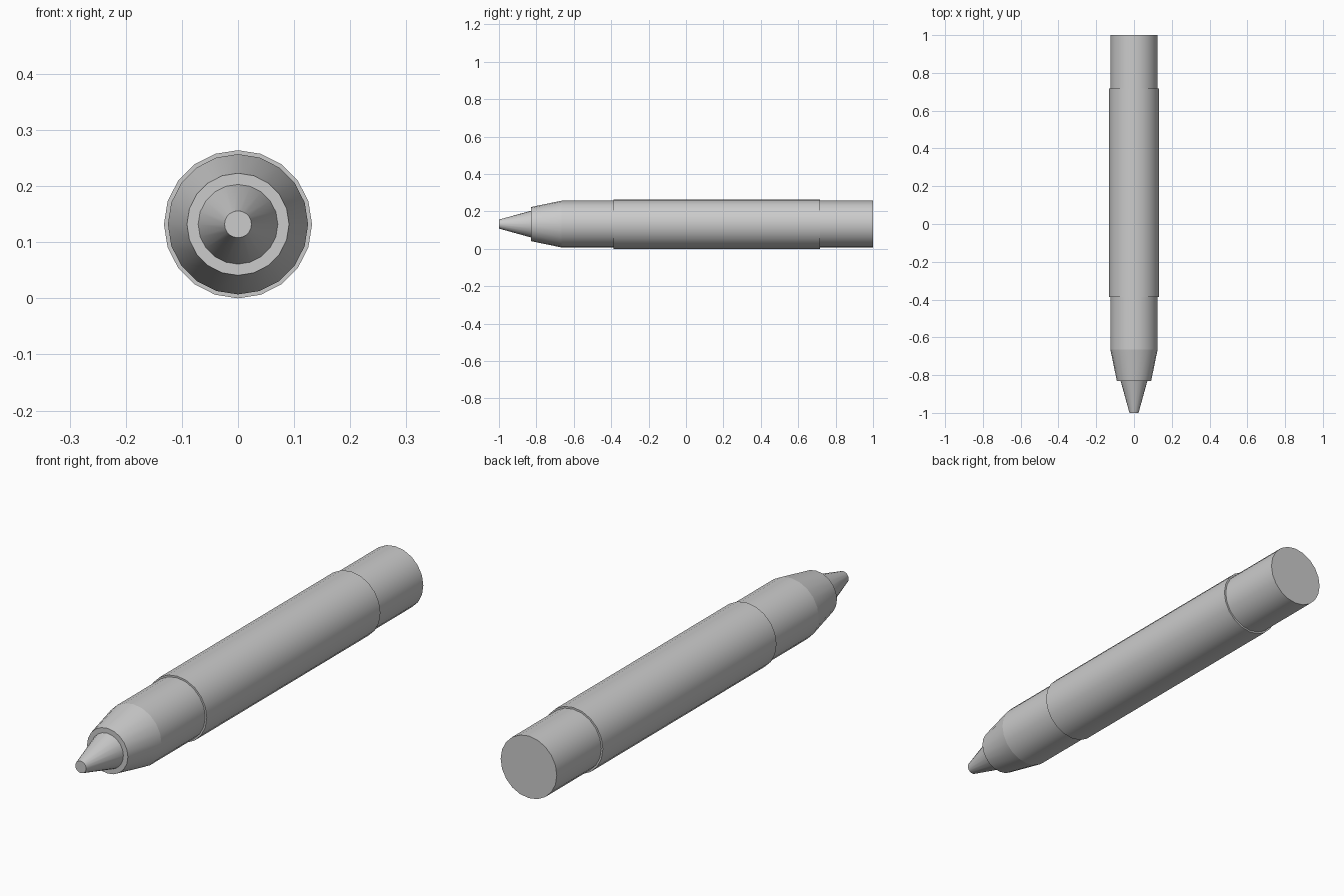
import bpy, bmesh, math

if "Cube" in bpy.data.objects:
    bpy.data.objects.remove(bpy.data.objects["Cube"])

SIDES = 20
AXIS_Z = 0.132


def lathe(name, profile):
    """Revolve (radius, y) points around the long axis; radius 0 closes an end."""
    bm = bmesh.new()
    rings = []
    for r, y in profile:
        if r == 0:
            rings.append(None)
            continue
        rings.append([bm.verts.new((r * math.sin(2 * math.pi * i / SIDES), y,
                                    AXIS_Z + r * math.cos(2 * math.pi * i / SIDES)))
                      for i in range(SIDES)])
    for a, b in zip(rings, rings[1:]):
        if a is None or b is None:
            # flat end cap; reversed at the front so it faces outward
            bm.faces.new(b[::-1] if a is None else a)
            continue
        for i in range(SIDES):
            j = (i + 1) % SIDES
            bm.faces.new((a[i], a[j], b[j], b[i]))
    bmesh.ops.recalc_face_normals(bm, faces=bm.faces)
    # outward check: a side face must point away from the axis
    side = max(bm.faces, key=lambda f: abs(f.calc_center_median().x))
    if side.normal.x * side.calc_center_median().x < 0:
        bmesh.ops.reverse_faces(bm, faces=bm.faces)
    mesh = bpy.data.meshes.new(name)
    bm.to_mesh(mesh)
    bm.free()
    obj = bpy.data.objects.new(name, mesh)
    bpy.context.collection.objects.link(obj)
    bpy.ops.object.select_all(action='DESELECT')
    obj.select_set(True)
    bpy.context.view_layer.objects.active = obj
    bpy.ops.object.shade_smooth_by_angle(angle=math.radians(30))
    return obj


R_BODY, R_SLEEVE = 0.125, 0.132
R_SHOULDER, R_TIP, R_POINT = 0.091, 0.071, 0.024

# writing tip with a blunt end
lathe("tip", [(0, -1.0), (R_POINT, -1.0), (R_TIP, -0.83)])
# tapered nose with the flat shoulder around the tip
lathe("nose", [(R_TIP, -0.83), (R_SHOULDER, -0.83), (R_BODY, -0.665)])
# front of the barrel
lathe("front_barrel", [(R_BODY, -0.665), (R_BODY, -0.387)])
# slightly thicker sleeve with stepped ends
lathe("sleeve", [(R_BODY, -0.387), (R_SLEEVE, -0.387),
                 (R_SLEEVE, 0.717), (R_BODY, 0.717)])
# rear of the barrel with its flat end
lathe("rear_barrel", [(R_BODY, 0.717), (R_BODY, 1.0), (0, 1.0)])
